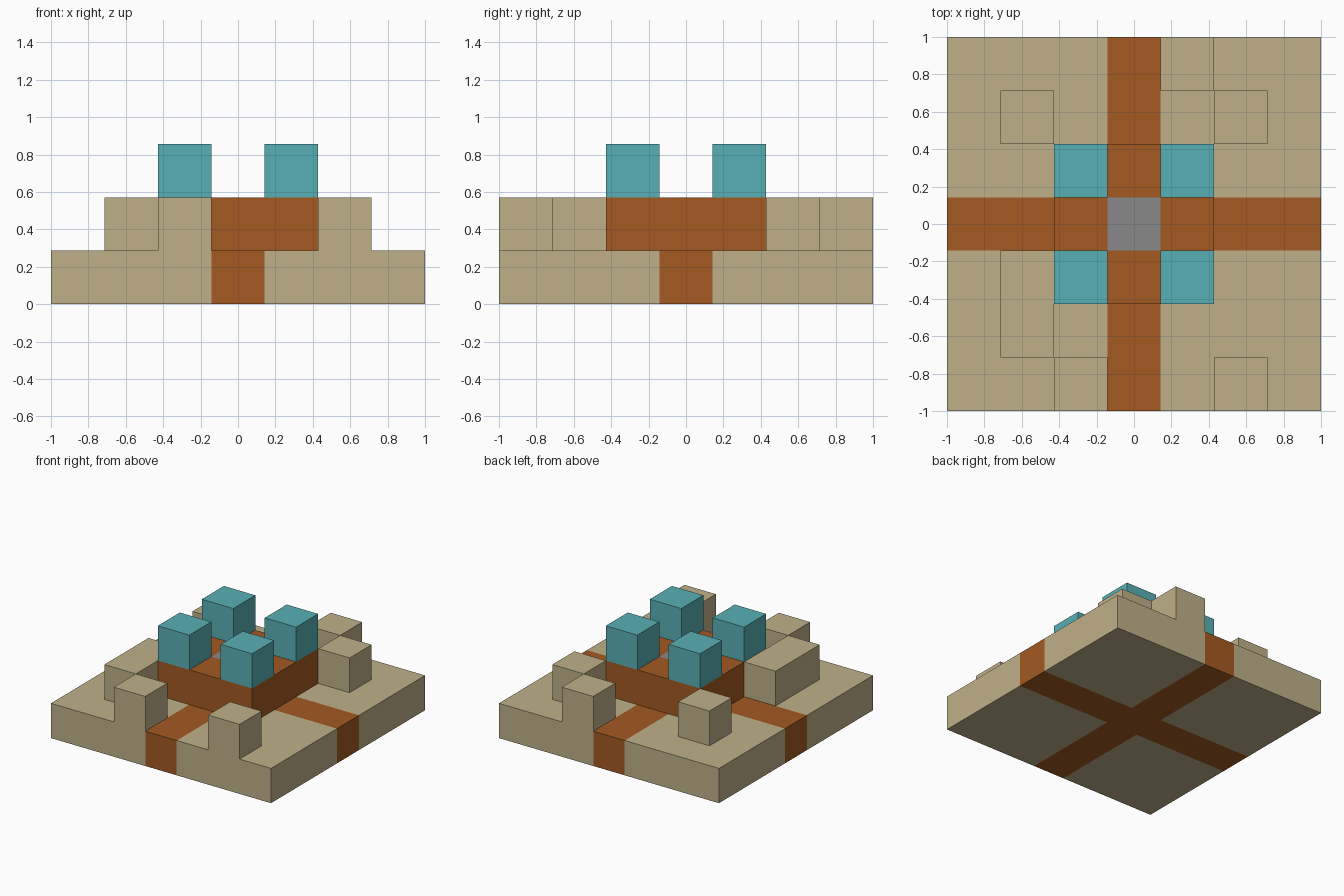
import bpy
import bmesh
from math import radians
from mathutils import Vector

if "Cube" in bpy.data.objects:
    bpy.data.objects.remove(bpy.data.objects["Cube"], do_unlink=True)

UNIT = 2 / 7  # edge of one building block


def material(name, rgb):
    """Flat material from 0-255 display values."""
    lin = [((c / 255 + 0.055) / 1.055) ** 2.4 for c in rgb]
    mat = bpy.data.materials.new(name)
    mat.use_nodes = True
    mat.diffuse_color = (*lin, 1)
    bsdf = mat.node_tree.nodes["Principled BSDF"]
    bsdf.inputs["Base Color"].default_value = (*lin, 1)
    bsdf.inputs["Roughness"].default_value = 0.9
    return mat


sand = material("sand", (191, 176, 138))
clay = material("orange clay", (164, 90, 34))
teal = material("teal", (88, 176, 182))
grey = material("stone grey", (136, 136, 136))

# Block layout: column, row and layer, counted from the centre
span = range(-3, 4)
ground = {(x, y, 0) for x in span for y in span}
paths = {c for c in ground if c[0] == 0 or c[1] == 0}
core = {(0, 0, 1)}
platform = {(x, y, 1) for x in (-1, 0, 1) for y in (-1, 0, 1)} - core
pillars = {(x, y, 2) for x in (-1, 1) for y in (-1, 1)}
ruins = {(-2, 2, 1), (1, 3, 1), (2, 2, 1), (2, -3, 1),
         (-1, -3, 1), (-2, -2, 1), (-2, -1, 1)}

parts = [
    ("sand_ground", ground - paths, sand),
    ("crossing_paths", paths, clay),
    ("raised_platform", platform, clay),
    ("centre_stone", core, grey),
    ("corner_pillars", pillars, teal),
    ("ruin_blocks", ruins, sand),
]
solid = set().union(*(cells for _, cells, _ in parts))


def build(name, cells, mat):
    """Outer skin of a group of blocks, without faces hidden by neighbours."""
    bm = bmesh.new()
    for cell in sorted(cells):
        base = Vector(cell) + Vector((0, 0, 0.5))
        for axis in range(3):
            for sign in (-1, 1):
                normal = Vector((0, 0, 0))
                normal[axis] = sign
                if tuple(int(v) for v in Vector(cell) + normal) in solid:
                    continue
                u = Vector((0, 0, 0))
                u[(axis + 1) % 3] = 0.5
                v = normal.cross(u)
                mid = base + normal * 0.5
                corners = (mid - u - v, mid + u - v, mid + u + v, mid - u + v)
                bm.faces.new([bm.verts.new(p * UNIT) for p in corners])
    # Join the tiles into large clean faces
    bmesh.ops.remove_doubles(bm, verts=bm.verts, dist=0.001)
    bmesh.ops.dissolve_limit(bm, angle_limit=radians(1),
                             verts=bm.verts, edges=bm.edges)
    mesh = bpy.data.meshes.new(name)
    bm.to_mesh(mesh)
    bm.free()
    mesh.materials.append(mat)
    obj = bpy.data.objects.new(name, mesh)
    bpy.context.collection.objects.link(obj)


for part in parts:
    build(*part)
